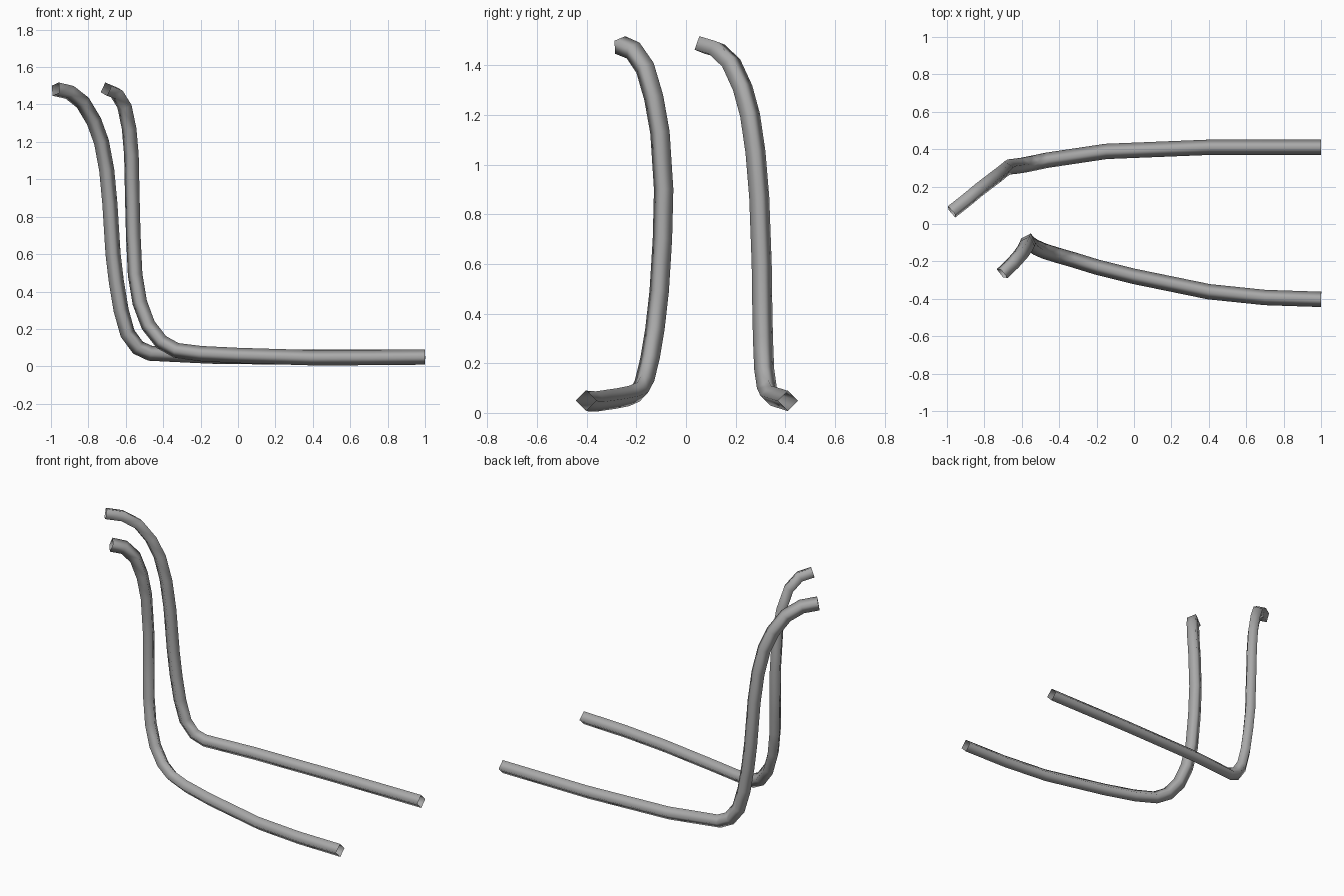
import bpy

if "Cube" in bpy.data.objects:
    bpy.data.objects.remove(bpy.data.objects["Cube"], do_unlink=True)

grey = bpy.data.materials.new("grey metal")
COLOUR = (0.4, 0.4, 0.4, 1)
grey.diffuse_color = COLOUR
grey.use_nodes = True
grey.node_tree.nodes["Principled BSDF"].inputs["Base Color"].default_value = COLOUR


def tube(name, path, radius=0.041):
    """Open, smooth-shaded four-sided tube swept along a path."""
    curve = bpy.data.curves.new(name, "CURVE")
    curve.dimensions = "3D"
    curve.bevel_depth = radius
    curve.bevel_resolution = 0
    curve.twist_mode = "MINIMUM"
    spline = curve.splines.new("POLY")
    spline.points.add(len(path) - 1)
    for point, co in zip(spline.points, path):
        point.co = (*co, 1)
    spline.use_smooth = True
    curve.materials.append(grey)
    obj = bpy.data.objects.new(name, curve)
    bpy.context.collection.objects.link(obj)
    return obj


# Rear rail: floor runner, bend, upright and curled top
tube("rear_rail", [
    (1, .41, .05), (.4, .41, .048), (-.15, .388, .055), (-.47, .34, .07),
    (-.535, .326, .1), (-.59, .315, .175), (-.625, .31, .3), (-.65, .307, .45),
    (-.668, .305, .6), (-.685, .295, .87), (-.702, .28, 1.05),
    (-.73, .258, 1.2), (-.77, .228, 1.31), (-.83, .182, 1.41),
    (-.9, .124, 1.465), (-.975, .065, 1.482)])

# Front rail: bowed floor runner, wider bend, upright and tighter curl
tube("front_rail", [
    (1, -.403, .05), (.7, -.393, .047), (.4, -.362, .046), (0, -.28, .058),
    (-.2, -.23, .068), (-.33, -.19, .085), (-.41, -.167, .13),
    (-.48, -.145, .22), (-.525, -.125, .34), (-.55, -.108, .49),
    (-.56, -.095, .7), (-.565, -.09, .9), (-.57, -.105, 1.13),
    (-.582, -.13, 1.27), (-.607, -.165, 1.39), (-.65, -.213, 1.46),
    (-.705, -.265, 1.482)])
